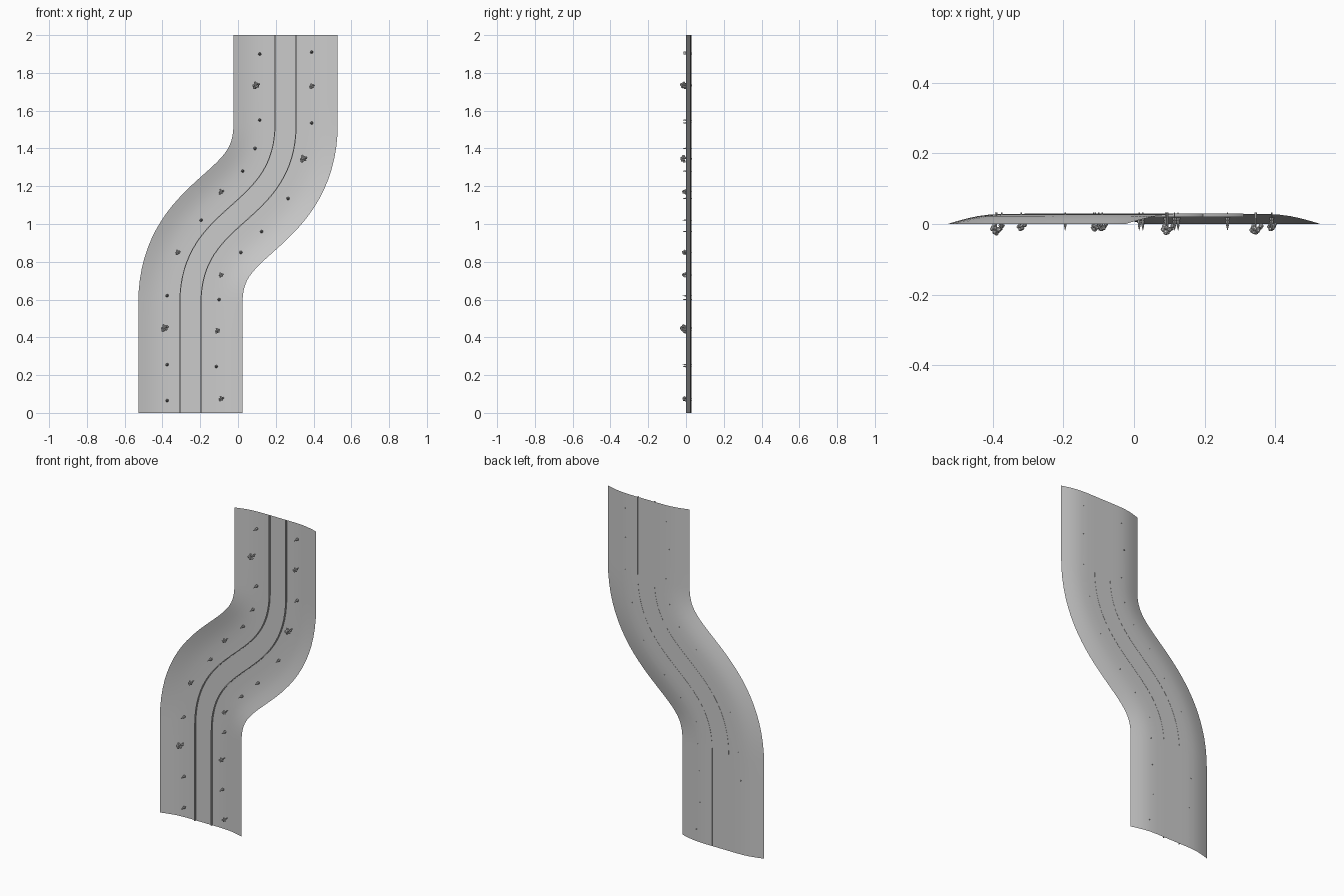
import bpy, bmesh, math, random
from mathutils import Vector, Matrix, geometry

if "Cube" in bpy.data.objects:
    bpy.data.objects.remove(bpy.data.objects["Cube"])

random.seed(4)


def finish(name, bm, smooth=True):
    bmesh.ops.recalc_face_normals(bm, faces=bm.faces[:])
    me = bpy.data.meshes.new(name)
    bm.to_mesh(me)
    bm.free()
    ob = bpy.data.objects.new(name, me)
    bpy.context.collection.objects.link(ob)
    if smooth:
        bpy.ops.object.select_all(action='DESELECT')
        ob.select_set(True)
        bpy.context.view_layer.objects.active = ob
        bpy.ops.object.shade_smooth_by_angle(angle=math.radians(30))
    return ob


# Centre line: straight, S bend, straight (x, z)
bend = geometry.interpolate_bezier(Vector((-.252, .58)), Vector((-.252, 1.08)),
                                   Vector((.252, 1.03)), Vector((.252, 1.53)), 33)
path = [Vector(p[:2]) for p in bend]
path = [Vector((-.252, z)) for z in (0, .15, .3, .45)] + path
path += [Vector((.252, z)) for z in (1.65, 1.77, 1.89, 2)]


def side(i):
    if i < 5 or i > len(path) - 6:
        return Vector((1, 0))
    t = (path[i + 1] - path[i - 1]).normalized()
    return Vector((t.y, -t.x))


def sweep(name, section, closed=False):
    """Carry a (sideways, y) section along the centre line."""
    bm = bmesh.new()
    rows = []
    for i, p in enumerate(path):
        s = side(i)
        rows.append([bm.verts.new((p.x + s.x * o, y, p.y + s.y * o)) for o, y in section])
    n = len(section)
    for a, b in zip(rows, rows[1:]):
        for k in range(n if closed else n - 1):
            j = (k + 1) % n
            bm.faces.new((a[k], a[j], b[j], b[k]))
    if closed:
        bm.faces.new(rows[0])
        bm.faces.new(rows[-1])
    return finish(name, bm)


# Road with sloping verges
half = [(.276, 0), (.25, .008), (.22, .016), (.19, .0225), (.155, .027), (.11, .029), (.056, .029)]
sweep("road_and_verges", half + [(-o, y) for o, y in reversed(half)])

# Kerbs along both road edges
for name, c in (("kerb_left", -.056), ("kerb_right", .056)):
    w = .0025
    sweep(name, [(c - w, .020), (c + w, .020), (c + w, .030), (c - w, .030)], True)


def cone(bm, x, z, y0, y1, r0, r1, n):
    m = Matrix.Translation((x, (y0 + y1) / 2, z)) @ Matrix.Rotation(math.pi / 2, 4, 'X')
    bmesh.ops.create_cone(bm, cap_ends=True, segments=n, radius1=r0, radius2=r1,
                          depth=y0 - y1, matrix=m)


def leafy_tree(name, x, z, size):
    bm = bmesh.new()
    top = .006 - size * 1.2
    cone(bm, x, z, .032, top, size * .13, size * .07, 5)
    for k in range(9):
        a = k * 2.4
        d = size * .62 * math.sqrt(k / 8)
        pos = (x + d * math.cos(a), top + size * (.75 * k / 8 + random.uniform(-.1, .1)),
               z + d * math.sin(a))
        m = Matrix.Translation(pos) @ Matrix.Rotation(a, 4, 'Y')
        bmesh.ops.create_icosphere(bm, subdivisions=1, radius=size * random.uniform(.26, .38), matrix=m)
    finish(name, bm, False)


def slim_tree(name, x, z):
    bm = bmesh.new()
    cone(bm, x, z, .032, .012, .0018, .0018, 5)
    for k in range(3):
        y = .018 - k * .010
        cone(bm, x, z, y, y - .016, .0085 - k * .002, .0005, 7)
    finish(name, bm, False)


# Roadside trees
large = [(-.39, .45), (.095, 1.735), (.345, 1.345)]
medium = [(-.09, .075), (-.11, .435), (-.09, .73), (-.32, .85), (-.09, 1.17), (.39, 1.73)]
small = [(-.375, .065), (-.375, .255), (-.115, .245), (-.375, .62), (-.1, .6), (.015, .85),
         (.125, .96), (-.195, 1.02), (.265, 1.135), (.025, 1.28), (.09, 1.4), (.115, 1.55),
         (.39, 1.535), (.115, 1.9), (.39, 1.91)]
for i, (x, z) in enumerate(large):
    leafy_tree(f"large_tree_{i + 1}", x, z, .026)
for i, (x, z) in enumerate(medium):
    leafy_tree(f"medium_tree_{i + 1}", x, z, .018)
for i, (x, z) in enumerate(small):
    slim_tree(f"slim_tree_{i + 1}", x, z)
